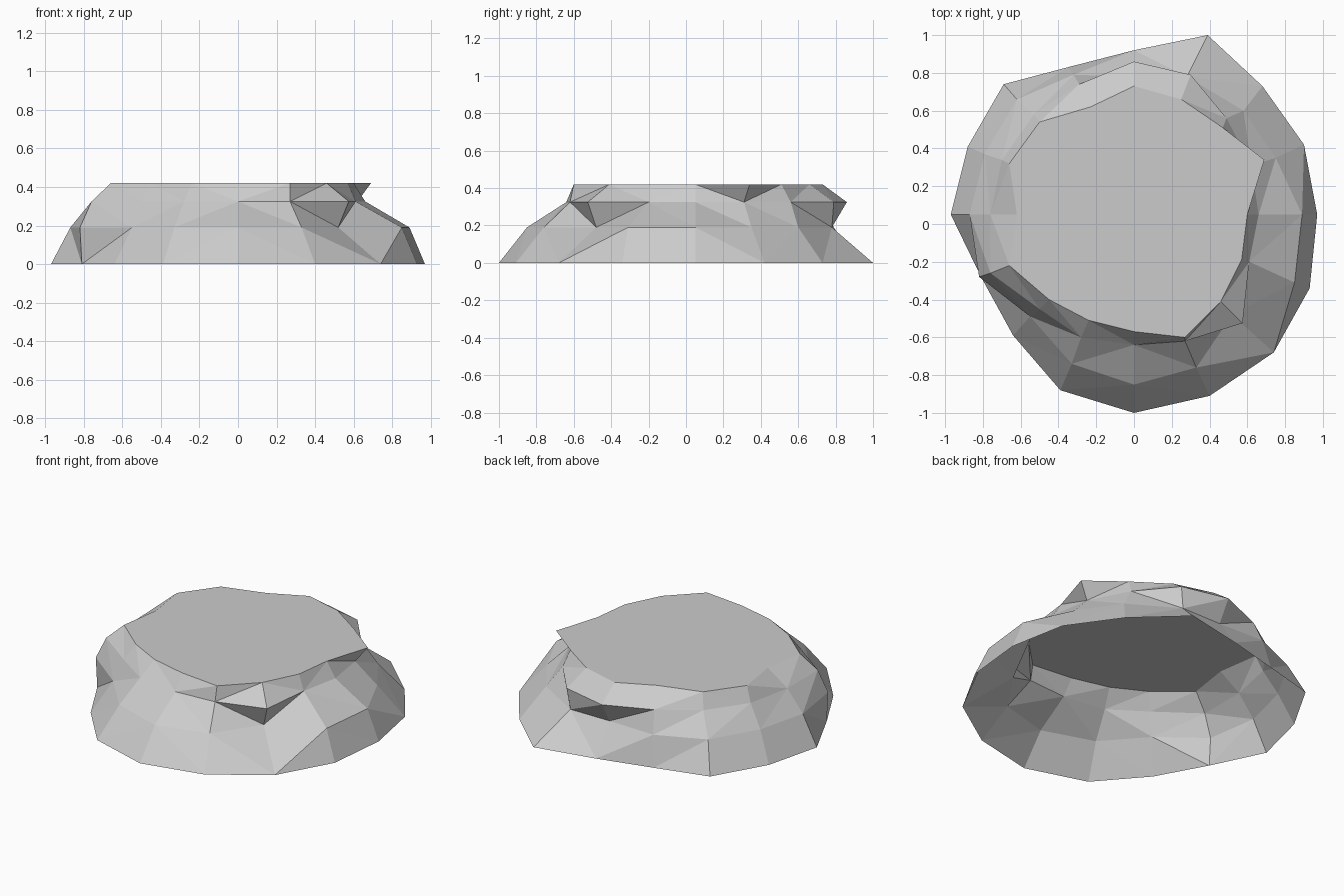
import bpy, bmesh

# Rock outlines from the ground up: height, then 16 corners counter-clockwise
rings = [
    (0.0, [(.97, .05), (.90, .42), (.68, .73), (.39, 1.0), (0, .92), (-.35, .83),
           (-.69, .74), (-.88, .41), (-.97, .05), (-.81, -.28), (-.64, -.59),
           (-.39, -.88), (0, -1.0), (.40, -.91), (.74, -.68), (.93, -.34)]),
    (0.19, [(.89, .05), (.75, .35), (.58, .60), (.28, .78), (0, .78), (-.32, .79),
            (-.62, .66), (-.79, .37), (-.87, .05), (-.82, -.28), (-.55, -.49),
            (-.33, -.74), (0, -.85), (.33, -.76), (.52, -.48), (.85, -.31)]),
    (0.325, [(.66, .05), (.62, .31), (.49, .56), (.30, .79), (0, .86), (-.29, .74),
             (-.53, .58), (-.70, .34), (-.76, .05), (-.76, -.26), (-.50, -.45),
             (-.28, -.60), (0, -.64), (.27, -.62), (.575, -.525), (.61, -.20)]),
    (0.42, [(.60, .05), (.69, .34), (.47, .51), (.25, .66), (0, .73), (-.23, .62),
            (-.50, .54), (-.66, .32), (-.62, .05), (-.66, -.22), (-.45, -.40),
            (-.24, -.51), (0, -.57), (.27, -.60), (.46, -.41), (.57, -.19)]),
]

bm = bmesh.new()
loops = [[bm.verts.new((x, y, z)) for x, y in pts] for z, pts in rings]

# Faceted sides, open underneath
sides = []
for low, high in zip(loops, loops[1:]):
    n = len(low)
    for i in range(n):
        j = (i + 1) % n
        sides.append(bm.faces.new((low[i], low[j], high[j], high[i])))
bmesh.ops.triangulate(bm, faces=sides, quad_method='SHORT_EDGE')

# Flat top
bm.faces.new(loops[-1])

mesh = bpy.data.meshes.new("flat_rock")
bm.to_mesh(mesh)
bm.free()

# Stone colour
stone = bpy.data.materials.new("stone_grey")
stone.diffuse_color = (0.6, 0.6, 0.6, 1)
mesh.materials.append(stone)

rock = bpy.data.objects.new("flat_rock", mesh)
bpy.context.collection.objects.link(rock)
